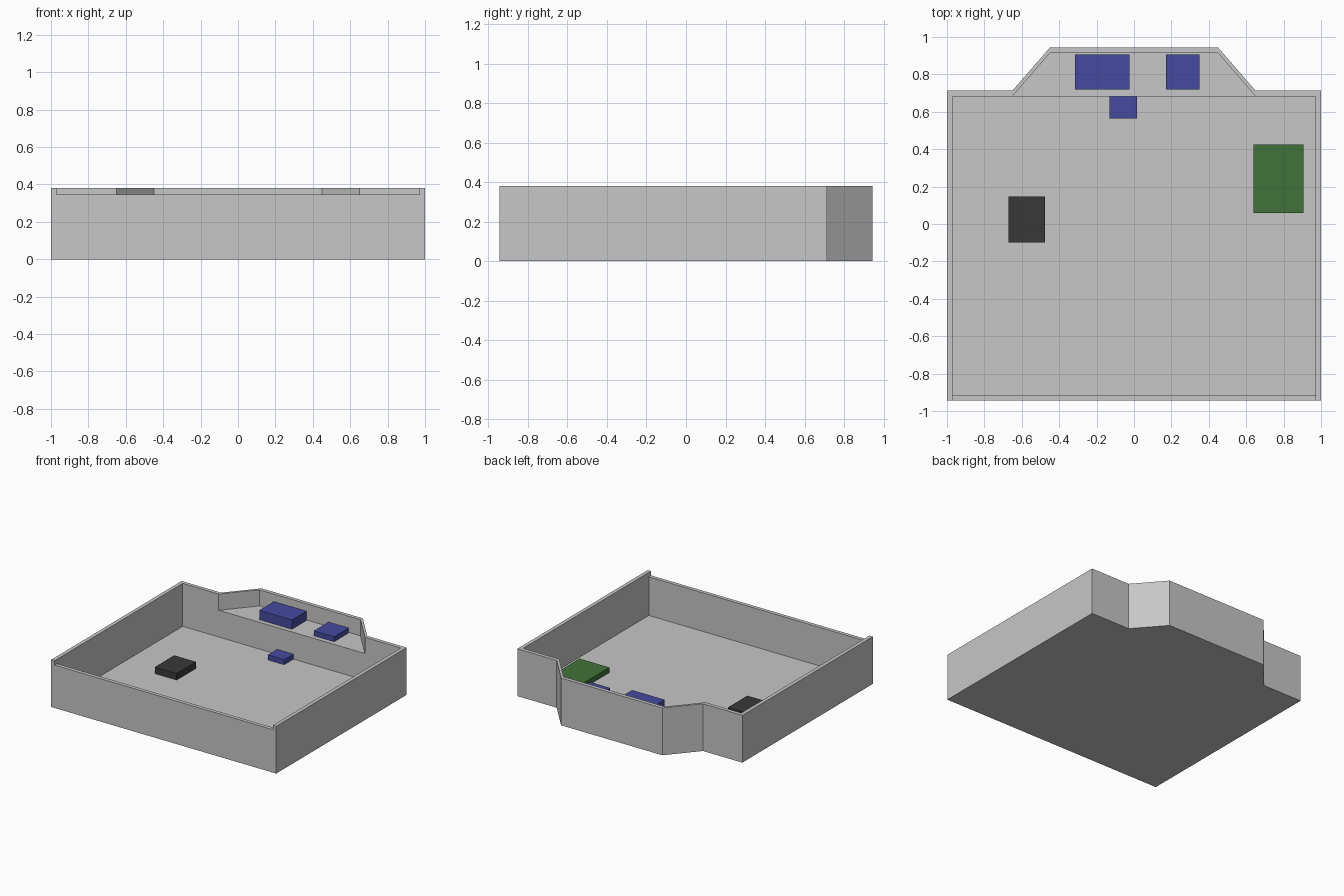
import bpy
import bmesh

old = bpy.data.objects.get("Cube")
if old:
    bpy.data.objects.remove(old, do_unlink=True)


def material(name, rgb):
    mat = bpy.data.materials.new(name)
    mat.use_nodes = True
    mat.diffuse_color = (*rgb, 1)
    mat.node_tree.nodes["Principled BSDF"].inputs["Base Color"].default_value = (*rgb, 1)
    return mat


grey = material("grey", (0.57, 0.57, 0.57))
blue = material("blue", (0.06, 0.07, 0.35))
green = material("green", (0.053, 0.17, 0.042))
black = material("charcoal", (0.04, 0.04, 0.04))


def prism(name, outline, z0, z1, mat):
    """Extrude a flat outline from z0 up to z1."""
    bm = bmesh.new()
    base = bm.faces.new([bm.verts.new((x, y, z0)) for x, y in outline])
    grown = bmesh.ops.extrude_face_region(bm, geom=[base])["geom"]
    top = [v for v in grown if isinstance(v, bmesh.types.BMVert)]
    bmesh.ops.translate(bm, verts=top, vec=(0, 0, z1 - z0))
    bmesh.ops.recalc_face_normals(bm, faces=bm.faces)
    mesh = bpy.data.meshes.new(name)
    bm.to_mesh(mesh)
    bm.free()
    mesh.materials.append(mat)
    obj = bpy.data.objects.new(name, mesh)
    bpy.context.collection.objects.link(obj)
    return obj


def box(name, x0, x1, y0, y1, z0, z1, mat):
    return prism(name, [(x0, y0), (x1, y0), (x1, y1), (x0, y1)], z0, z1, mat)


def mirrored(half):
    """Complete a right-hand outline with its mirror image."""
    return half + [(-x, y) for x, y in reversed(half)]


FLOOR, LEDGE, RIM, FRONT_RIM = 0.035, 0.25, 0.38, 0.345
BACK, BAY, WALL = 0.713, 0.943, 0.03

# Walled room with a bay at the back, hollowed out of one solid
shell = prism("room_shell", mirrored(
    [(1, -BAY), (1, BACK), (0.65, BACK), (0.45, BAY)]), 0, RIM, grey)
cutters = [
    box("room_cutter", WALL - 1, 1 - WALL, WALL - BAY, BACK - WALL, FLOOR, 0.6, grey),
    prism("bay_cutter", mirrored(
        [(0.65, 0.5), (0.65, BACK - WALL), (0.45, BAY - WALL)]), LEDGE, 0.6, grey),
    box("front_rim_cutter", WALL - 1, 1 - WALL, -1.1, -0.8, FRONT_RIM, 0.6, grey),
]
for cutter in cutters:
    cutter.hide_render = True
    mod = shell.modifiers.new(cutter.name, "BOOLEAN")
    mod.operation = "DIFFERENCE"
    mod.solver = "EXACT"
    mod.object = cutter

# Bake the cuts and drop the cutters
bpy.context.view_layer.update()
graph = bpy.context.evaluated_depsgraph_get()
baked = bpy.data.meshes.new_from_object(shell.evaluated_get(graph))
shell.modifiers.clear()
shell.data = baked
for cutter in cutters:
    bpy.data.objects.remove(cutter, do_unlink=True)

# Blocks on the bay ledge
box("large_ledge_block", -0.315, -0.025, 0.72, 0.905, LEDGE, 0.325, blue)
box("small_ledge_block", 0.17, 0.35, 0.72, 0.905, LEDGE, 0.29, blue)

# Blocks on the floor
box("step_block", -0.13, 0.015, 0.565, BACK - WALL, FLOOR, 0.075, blue)
box("green_block", 0.64, 0.905, 0.06, 0.425, FLOOR, 0.077, green)
box("dark_block", -0.67, -0.475, -0.10, 0.147, FLOOR, 0.087, black)
